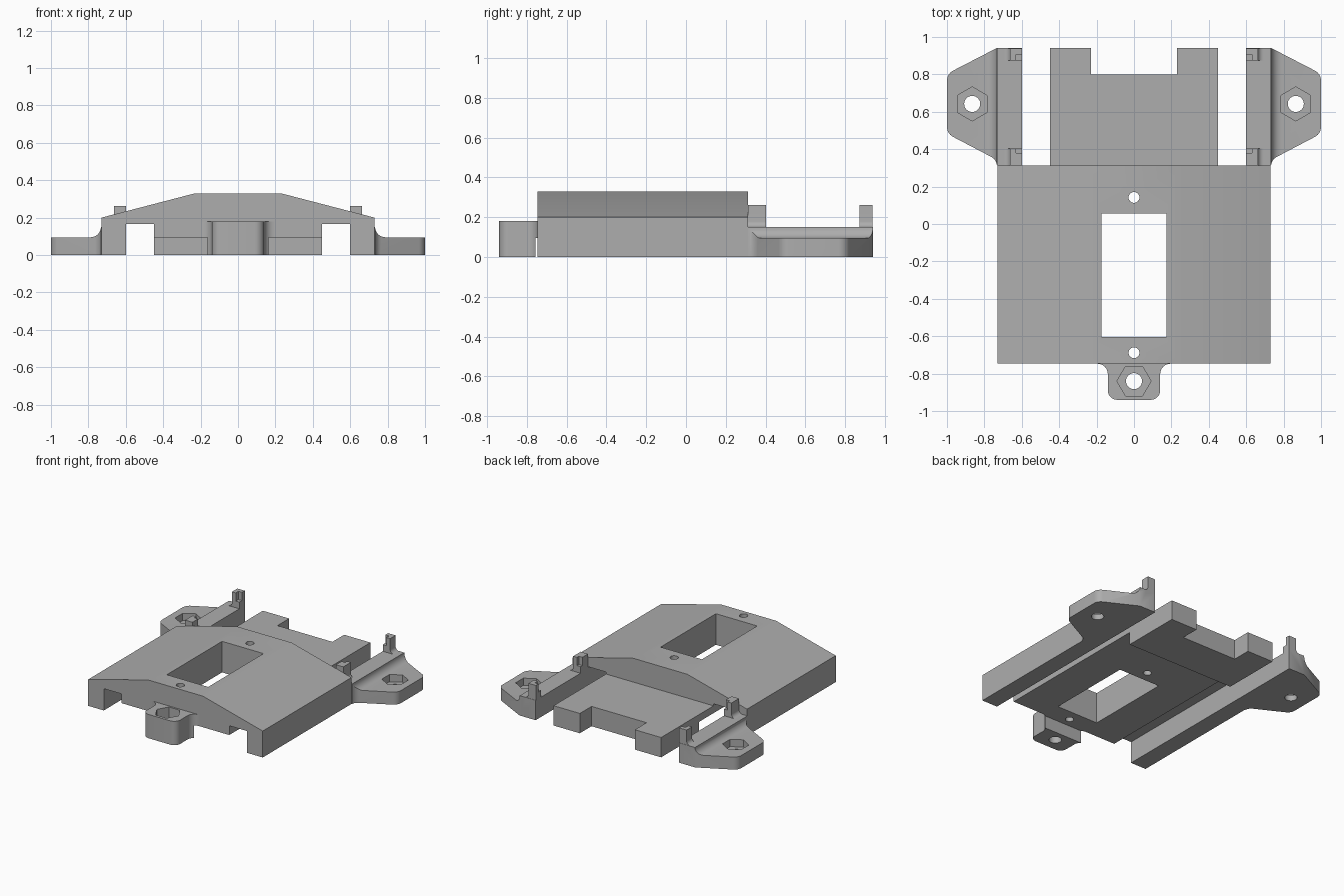
import bpy, bmesh, math
from mathutils import Vector

if "Cube" in bpy.data.objects:
    bpy.data.objects.remove(bpy.data.objects["Cube"])

grey = bpy.data.materials.new("plain grey")
grey.diffuse_color = (0.42, 0.42, 0.42, 1)
grey.use_nodes = True
grey.node_tree.nodes["Principled BSDF"].inputs["Base Color"].default_value = grey.diffuse_color


def prism(name, pts, lo, hi, axis="Z"):
    """Extrude a closed outline: (x, y) along Z, or (x, z) along Y."""
    place = (lambda a, b, t: (a, b, t)) if axis == "Z" else (lambda a, b, t: (a, t, b))
    bm = bmesh.new()
    low = [bm.verts.new(place(a, b, lo)) for a, b in pts]
    high = [bm.verts.new(place(a, b, hi)) for a, b in pts]
    bm.faces.new(low)
    bm.faces.new(high)
    n = len(pts)
    for i in range(n):
        j = (i + 1) % n
        bm.faces.new((low[i], low[j], high[j], high[i]))
    bmesh.ops.recalc_face_normals(bm, faces=bm.faces)
    mesh = bpy.data.meshes.new(name)
    bm.to_mesh(mesh)
    bm.free()
    mesh.materials.append(grey)
    obj = bpy.data.objects.new(name, mesh)
    bpy.context.collection.objects.link(obj)
    return obj


def rect(x0, y0, x1, y1):
    return [(x0, y0), (x1, y0), (x1, y1), (x0, y1)]


def arc(cx, cy, r, a0, a1, n=8):
    angles = [math.radians(a0 + (a1 - a0) * i / n) for i in range(n + 1)]
    return [(cx + r * math.cos(a), cy + r * math.sin(a)) for a in angles]


def ngon(cx, cy, r, n, start=0):
    return arc(cx, cy, r, start, start + 360, n)[:-1]


def rounded(pts, radii, n=6):
    """Round the corners of an outline."""
    out = []
    for i, r in enumerate(radii):
        p, a, b = (Vector(pts[k % len(pts)]) for k in (i, i - 1, i + 1))
        if r == 0:
            out.append(tuple(p))
            continue
        u, v = (a - p).normalized(), (b - p).normalized()
        half = u.angle(v) / 2
        centre = p + (u + v).normalized() * r / math.sin(half)
        s = p + u * r / math.tan(half) - centre
        e = p + v * r / math.tan(half) - centre
        for k in range(n + 1):
            d = s.lerp(e, k / n).normalized() * r
            out.append(tuple(centre + d))
    return out


def boolean(obj, tool, operation="DIFFERENCE"):
    mod = obj.modifiers.new("cut", "BOOLEAN")
    mod.operation, mod.solver, mod.object = operation, "EXACT", tool
    bpy.context.view_layer.objects.active = obj
    bpy.ops.object.modifier_apply(modifier=mod.name)
    bpy.data.objects.remove(tool)


def smooth(obj):
    bpy.ops.object.select_all(action="DESELECT")
    obj.select_set(True)
    bpy.context.view_layer.objects.active = obj
    bpy.ops.object.shade_smooth_by_angle(angle=math.radians(30))


def bolt_pocket(obj, x, y, floor, start):
    """Round through hole with a hexagonal nut pocket above it."""
    boolean(obj, prism("hole", ngon(x, y, 0.043, 32), -0.1, 0.5))
    boolean(obj, prism("pocket", ngon(x, y, 0.091, 6, start), floor, 0.5))


# Main body: pitched roof, raised centre underside and two channels
half = [(0.23, 0.33), (0.73, 0.2), (0.73, 0), (0.6, 0), (0.6, 0.165), (0.45, 0.165), (0.45, 0.095)]
body = prism("main_body", half + [(-x, z) for x, z in reversed(half)], -0.747, 0.313, "Y")
boolean(body, prism("window", rect(-0.173, -0.604, 0.173, 0.057), -0.1, 0.5))
for y in (0.142, -0.688):
    boolean(body, prism("screw_hole", ngon(0, y, 0.029, 24), -0.1, 0.5))
smooth(body)

# Rear plate with a thick, notched end block
plate = prism("rear_plate", [(-0.45, 0.313), (0.45, 0.313), (0.45, 0.94), (0.23, 0.94),
                             (0.23, 0.8), (-0.23, 0.8), (-0.23, 0.94), (-0.45, 0.94)], 0, 0.15)
boolean(plate, prism("underside_step", rect(-0.6, 0.2, 0.6, 0.49), -0.1, 0.095))

# Front mounting tab with flared root, lower half stopping short of the body
side = arc(0.195, -0.802, 0.055, 90, 180) + arc(0.09, -0.89, 0.05, 0, -90)
tab = prism("front_tab", side + [(-x, y) for x, y in reversed(side)], 0, 0.18)
boolean(tab, prism("root_step", rect(-0.5, -0.758, 0.5, -0.6), -0.1, 0.095))
bolt_pocket(tab, 0, -0.84, 0.09, 0)
smooth(tab)

for s, side in ((-1, "left"), (1, "right")):
    # Rail and mounting wing: filleted section trimmed to the wing outline
    section = [(0.6, 0), (0.6, 0.15)] + arc(0.788, 0.15, 0.055, 180, 270) + [(1.0, 0.095), (1.0, 0)]
    wing = prism("rail_wing_" + side, [(s * x, z) for x, z in section], 0.313, 0.94, "Y")
    outline = rounded([(0.6, 0.25), (0.733, 0.25), (0.733, 0.343), (1.0, 0.483), (1.0, 0.803),
                       (0.735, 0.94), (0.6, 0.94)], [0, 0, 0.055, 0.06, 0.06, 0, 0])
    boolean(wing, prism("trim", [(s * x, y) for x, y in outline], -0.1, 0.5), "INTERSECT")
    bolt_pocket(wing, s * 0.865, 0.642, 0.04, 30)
    smooth(wing)
    # Upright clips with curved foot and a notched inner corner
    foot = [(0.6, 0.15), (0.6, 0.262), (0.662, 0.262)] + arc(0.692, 0.18, 0.03, 180, 270)
    for place, y0, y1, n0, n1 in (("front", 0.313, 0.403, 0.38, 0.5),
                                  ("rear", 0.873, 0.938, 0.8, 0.905)):
        clip = prism(f"clip_{place}_{side}", [(s * x, z) for x, z in foot], y0, y1, "Y")
        boolean(clip, prism("notch", rect(s * 0.5, n0, s * 0.63, n1), 0.2, 0.5))
        smooth(clip)
